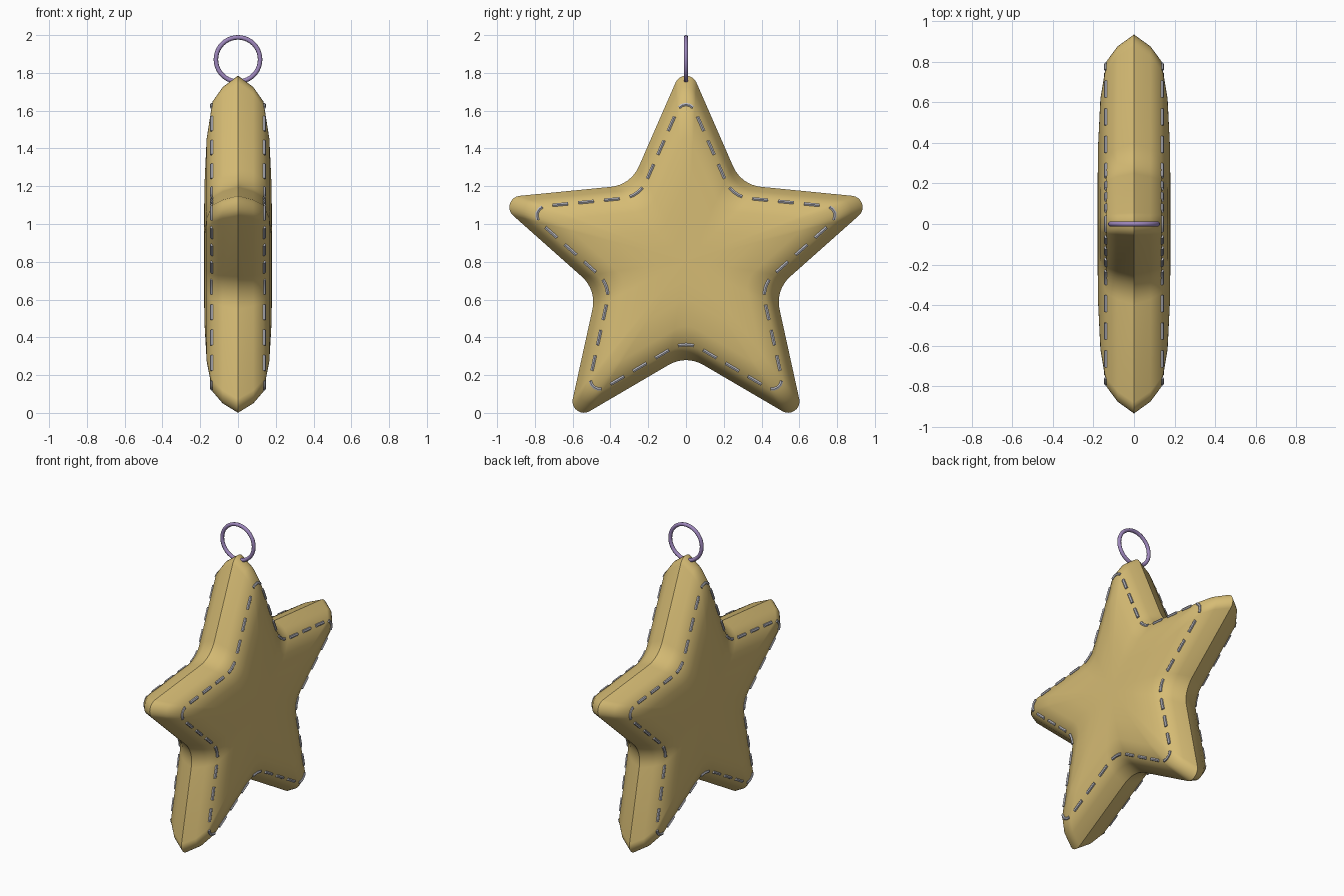
import bpy, bmesh, math
from mathutils import Vector

if "Cube" in bpy.data.objects:
    bpy.data.objects.remove(bpy.data.objects["Cube"])

CZ = 0.805                        # height of the star's centre
R_TIP, R_NOTCH = 1.07, 0.497      # star corners before rounding
RHO_TIP, RHO_NOTCH = 0.06, 0.18   # corner rounding radii


def material(name, rgb):
    m = bpy.data.materials.new(name)
    m.diffuse_color = (*rgb, 1)
    m.use_nodes = True
    m.node_tree.nodes["Principled BSDF"].inputs["Base Color"].default_value = m.diffuse_color
    return m


gold = material("golden_fabric", (0.67, 0.50, 0.175))
silver = material("grey_thread", (0.50, 0.50, 0.55))
purple = material("purple_metal", (0.34, 0.24, 0.50))


def star_outline(tip_steps=8, notch_steps=8):
    """Rounded five-pointed star in (y, z) about the origin, starting at the top tip."""
    a = math.atan2(R_NOTCH * math.sin(math.radians(36)),
                   R_TIP - R_NOTCH * math.cos(math.radians(36)))
    h = a + math.radians(36)
    pts = []

    def arc(theta, dist, rho, start, end, steps):
        c = Vector((math.cos(theta), math.sin(theta))) * dist
        for i in range(steps + 1):
            t = start + (end - start) * i / steps
            pts.append(c + Vector((math.cos(t), math.sin(t))) * rho)

    for k in range(5):
        th = math.radians(90 + 72 * k)
        s = math.pi / 2 - a
        arc(th, R_TIP - RHO_TIP / math.sin(a), RHO_TIP, th - s, th + s, tip_steps)
        th += math.radians(36)
        s = math.pi / 2 - h
        arc(th, R_NOTCH + RHO_NOTCH / math.sin(h), RHO_NOTCH,
            th + math.pi + s, th + math.pi - s, notch_steps)
    half = tip_steps // 2
    return pts[half:] + pts[:half]


outline = star_outline()
n = len(outline)

# Puffy star: scaled outlines stacked from one face to the other
half_profile = [(0.2, 0.1795), (0.4, 0.178), (0.66, 0.166), (0.86, 0.135), (0.938, 0.081)]
profile = half_profile + [(1, 0)] + [(s, -x) for s, x in reversed(half_profile)]
bm = bmesh.new()
rings = [[bm.verts.new((x, p.x * s, CZ + p.y * s)) for p in outline] for s, x in profile]
for r0, r1 in zip(rings, rings[1:]):
    for i in range(n):
        j = (i + 1) % n
        bm.faces.new((r0[i], r0[j], r1[j], r1[i]))
for ring, x in ((rings[0], 0.18), (rings[-1], -0.18)):
    pole = bm.verts.new((x, 0, CZ))
    for i in range(n):
        bm.faces.new((pole, ring[i], ring[(i + 1) % n]))
bmesh.ops.recalc_face_normals(bm, faces=bm.faces)
for f in bm.faces:
    f.smooth = True
seam = set(rings[len(half_profile)])
for e in bm.edges:                # crisp seam around the rim
    if e.verts[0] in seam and e.verts[1] in seam:
        e.smooth = False
mesh = bpy.data.meshes.new("star_body")
bm.to_mesh(mesh)
bm.free()
mesh.materials.append(gold)
bpy.context.collection.objects.link(bpy.data.objects.new("star_body", mesh))

# Stitches: dashes walking along a smaller outline on both faces
path = [p * 0.845 for p in outline]
lengths = [0.0]
for i in range(n):
    lengths.append(lengths[-1] + (path[(i + 1) % n] - path[i]).length)
total = lengths[-1]


def at(d):
    d %= total
    for i in range(n):
        if d <= lengths[i + 1]:
            t = (d - lengths[i]) / max(lengths[i + 1] - lengths[i], 1e-9)
            return path[i].lerp(path[(i + 1) % n], t)


DASHES = 40
step = total / DASHES
for side, name in ((1, "stitches_right"), (-1, "stitches_left")):
    cu = bpy.data.curves.new(name, 'CURVE')
    cu.dimensions = '3D'
    cu.bevel_depth = 0.0095
    cu.bevel_resolution = 1
    cu.use_fill_caps = True
    for k in range(DASHES):
        sp = cu.splines.new('POLY')
        sp.points.add(4)
        for m in range(5):
            p = at(k * step + (m - 2) / 4 * step * 0.6)
            sp.points[m].co = (side * 0.138, p.x, CZ + p.y, 1)
    cu.materials.append(silver)
    ob = bpy.data.objects.new(name, cu)
    bpy.context.collection.objects.link(ob)
    bpy.ops.object.select_all(action='DESELECT')
    ob.select_set(True)
    bpy.context.view_layer.objects.active = ob
    bpy.ops.object.convert(target='MESH')
    bpy.ops.object.shade_smooth_by_angle(angle=math.radians(50))

# Hanging ring at the top tip
bpy.ops.mesh.primitive_torus_add(major_radius=0.117, minor_radius=0.012,
                                 major_segments=40, minor_segments=10,
                                 location=(0, 0, 1.871), rotation=(math.pi / 2, 0, 0))
ring = bpy.context.object
ring.name = "hanging_ring"
ring.data.materials.append(purple)
bpy.ops.object.shade_smooth()
